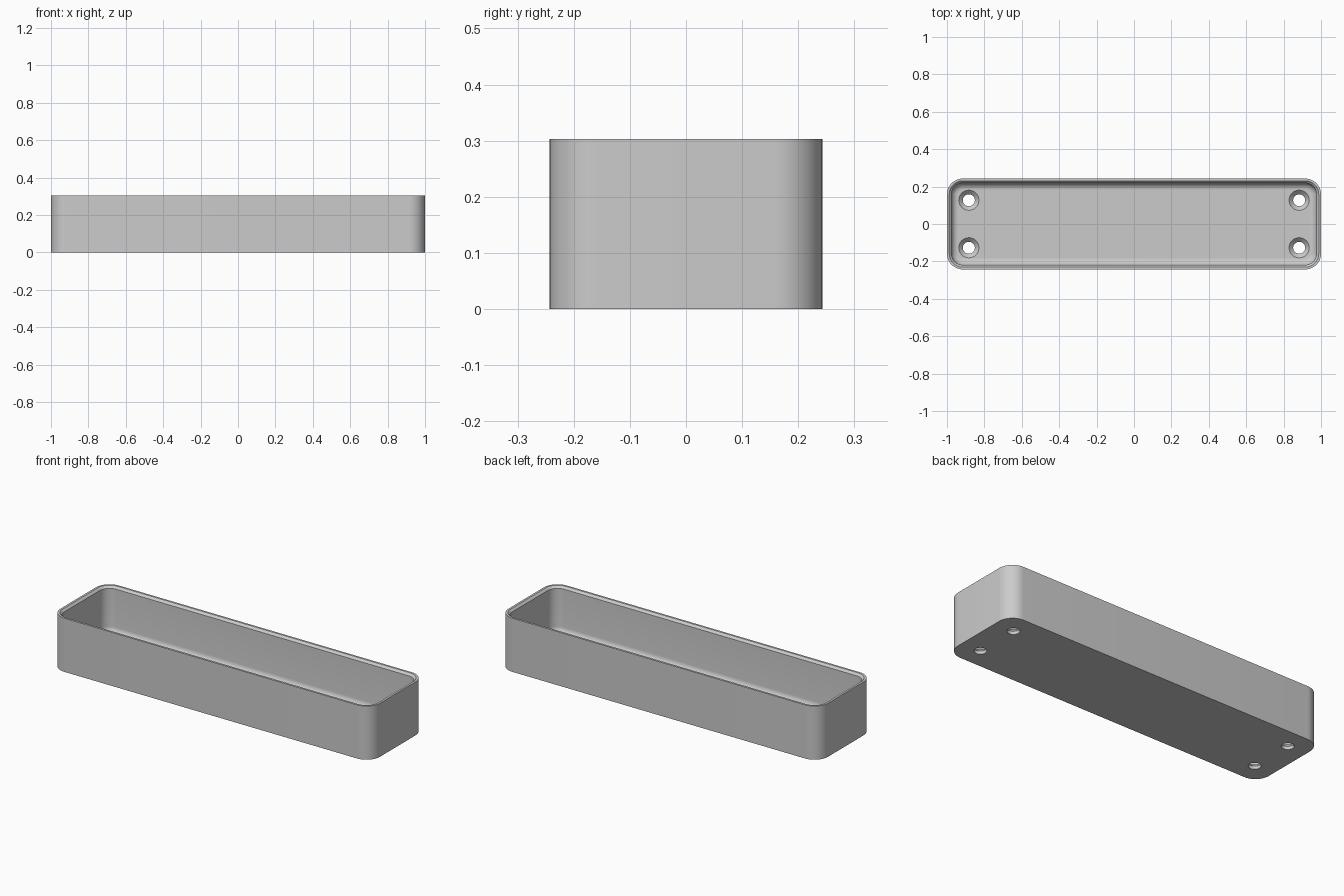
import bpy, bmesh, math

if "Cube" in bpy.data.objects:
    bpy.data.objects.remove(bpy.data.objects["Cube"])

HALF_X, HALF_Y, HEIGHT, CORNER = 1.0, 0.243, 0.303, 0.085
WALL, FLOOR, FILLET = 0.024, 0.04, 0.036
STEPS = 12

grey = bpy.data.materials.new("light grey")
grey.use_nodes = True
colour = (0.6, 0.6, 0.6, 1)
grey.diffuse_color = colour
grey.node_tree.nodes["Principled BSDF"].inputs["Base Color"].default_value = colour


def make_object(name, bm):
    bmesh.ops.recalc_face_normals(bm, faces=bm.faces)
    mesh = bpy.data.meshes.new(name)
    bm.to_mesh(mesh)
    bm.free()
    mesh.materials.append(grey)
    obj = bpy.data.objects.new(name, mesh)
    bpy.context.collection.objects.link(obj)
    return obj


def loft(bm, rings):
    """Bridge successive rings of points and cap both ends."""
    loops = [[bm.verts.new(p) for p in ring] for ring in rings]
    for a, b in zip(loops, loops[1:]):
        for i in range(len(a)):
            j = (i + 1) % len(a)
            bm.faces.new((a[i], a[j], b[j], b[i]))
    bm.faces.new(loops[0])
    bm.faces.new(loops[-1])


def rounded_rect(inset, z):
    radius = CORNER - inset
    points = []
    for quarter, (sx, sy) in enumerate([(1, 1), (-1, 1), (-1, -1), (1, -1)]):
        for k in range(STEPS + 1):
            a = (quarter + k / STEPS) * math.pi / 2
            points.append((sx * (HALF_X - CORNER) + radius * math.cos(a),
                           sy * (HALF_Y - CORNER) + radius * math.sin(a), z))
    return points


def circle(x, y, radius, z, sides=32):
    return [(x + radius * math.cos(2 * math.pi * i / sides),
             y + radius * math.sin(2 * math.pi * i / sides), z) for i in range(sides)]


# Tray: outer wall, rim, inner wall and rounded floor edge
profile = [(0, 0), (0, HEIGHT), (0.012, HEIGHT), (WALL, HEIGHT - 0.012)]
for k in range(9):
    a = k / 8 * math.pi / 2
    profile.append((WALL + FILLET * (1 - math.cos(a)),
                    FLOOR + FILLET * (1 - math.sin(a))))
bm = bmesh.new()
loft(bm, [rounded_rect(inset, z) for inset, z in profile])
tray = make_object("tray", bm)

# Countersunk screw holes near the four corners
bm = bmesh.new()
for x in (-0.883, 0.883):
    for y in (-0.127, 0.127):
        loft(bm, [circle(x, y, r, z) for r, z in
                  [(0.032, -0.05), (0.032, 0.018), (0.054, FLOOR), (0.054, FLOOR + 0.02)]])
cutter = make_object("screw_hole_cutter", bm)
cutter.hide_render = True

cut = tray.modifiers.new("screw holes", "BOOLEAN")
cut.operation = "DIFFERENCE"
cut.solver = "EXACT"
cut.object = cutter
bpy.ops.object.select_all(action="DESELECT")
bpy.context.view_layer.objects.active = tray
tray.select_set(True)
bpy.ops.object.modifier_apply(modifier=cut.name)
bpy.data.objects.remove(cutter)
bpy.ops.object.shade_smooth_by_angle(angle=math.radians(30))
